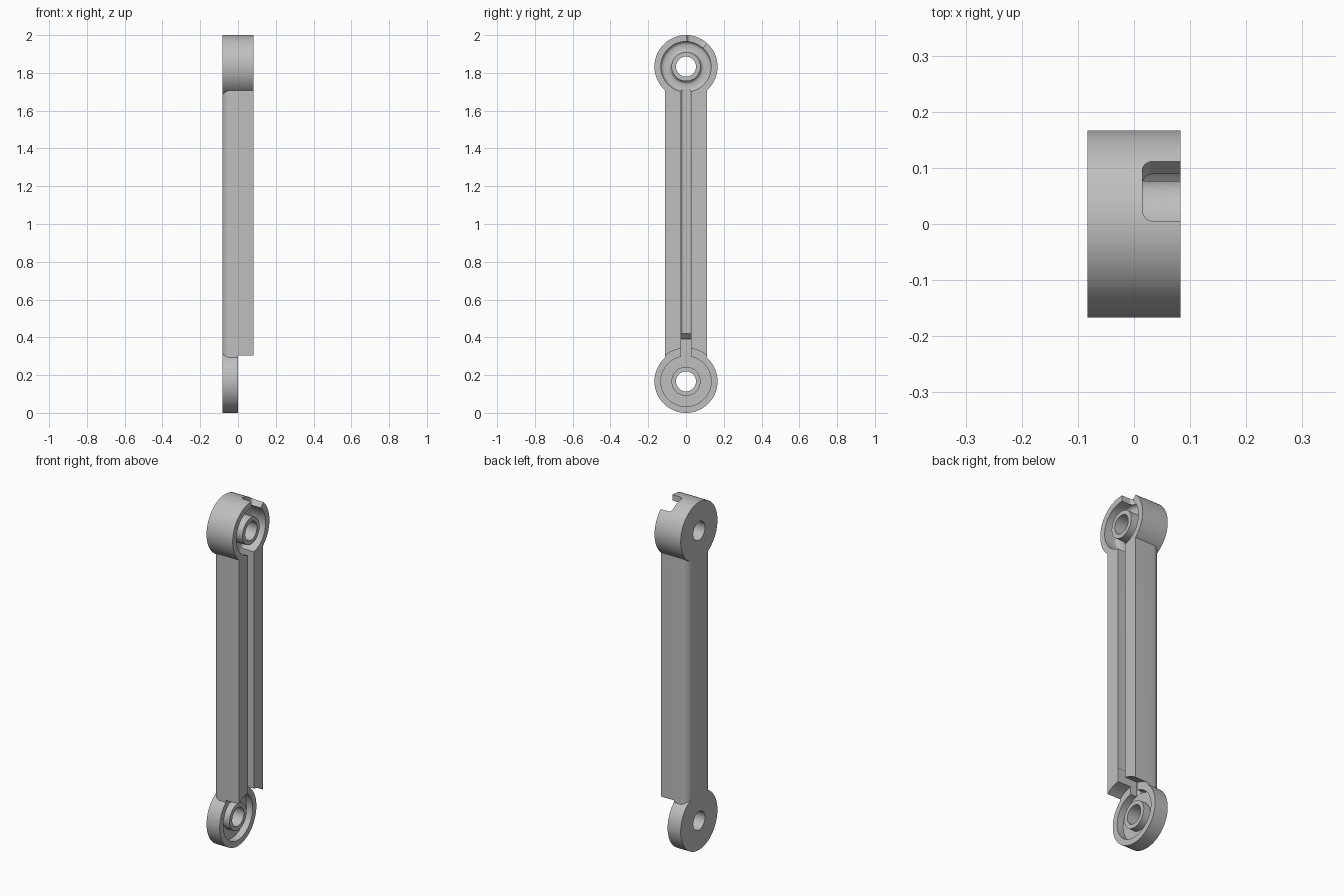
import bpy, bmesh, math
from mathutils import Matrix, Vector

if "Cube" in bpy.data.objects:
    bpy.data.objects.remove(bpy.data.objects["Cube"], do_unlink=True)

SIDE = 0.083            # half thickness along x
LUG_R = 0.167           # outer radius of both end lugs
LOW, HIGH = LUG_R, 2 - LUG_R
STEPS = 96

steel = bpy.data.materials.new("plain_grey")
steel.use_nodes = True
grey = (0.52, 0.52, 0.52, 1)
steel.diffuse_color = grey
steel.node_tree.nodes["Principled BSDF"].inputs["Base Color"].default_value = grey


def finish(bm, name):
    bmesh.ops.recalc_face_normals(bm, faces=bm.faces)
    mesh = bpy.data.meshes.new(name)
    bm.to_mesh(mesh)
    bm.free()
    obj = bpy.data.objects.new(name, mesh)
    bpy.context.collection.objects.link(obj)
    mesh.materials.append(steel)
    return obj


def prism(name, points, sweep, round_edge=None, radius=0.02):
    """Extrude a flat outline, then round the edges picked by a rule."""
    bm = bmesh.new()
    face = bm.faces.new([bm.verts.new(p) for p in points])
    new = bmesh.ops.extrude_face_region(bm, geom=[face])["geom"]
    bmesh.ops.translate(bm, vec=sweep, verts=[v for v in new if isinstance(v, bmesh.types.BMVert)])
    if round_edge:
        edges = [e for e in bm.edges if round_edge(e.verts[0].co, e.verts[1].co)]
        bmesh.ops.bevel(bm, geom=edges, offset=radius, segments=8, profile=0.5, affect="EDGES")
    return finish(bm, name)


def disc(name, z, radius, x0, x1):
    """Cylinder lying along x."""
    bm = bmesh.new()
    place = Matrix.Translation(((x0 + x1) / 2, 0, z)) @ Matrix.Rotation(math.pi / 2, 4, "Y")
    bmesh.ops.create_cone(bm, cap_ends=True, segments=STEPS, radius1=radius, radius2=radius,
                          depth=x1 - x0, matrix=place)
    return finish(bm, name)


def ring(name, z, inner, outer, floor, top, fillet):
    """Annular pocket cutter with optional rounded floor corners."""
    outline = [(top, inner), (top, outer)]
    if fillet:
        for r, sign, turns in ((outer, -1, range(7)), (inner, 1, range(6, -1, -1))):
            for i in turns:
                a = i * math.pi / 12
                outline.append((floor + fillet * (1 - math.sin(a)),
                                r + sign * fillet * (1 - math.cos(a))))
    else:
        outline += [(floor, outer), (floor, inner)]
    bm = bmesh.new()
    verts = [bm.verts.new((x, 0, z + r)) for x, r in outline]
    edges = [bm.edges.new((verts[i - 1], verts[i])) for i in range(len(verts))]
    bmesh.ops.spin(bm, geom=verts + edges, cent=(0, 0, z), axis=(1, 0, 0),
                   angle=2 * math.pi, steps=STEPS)
    bmesh.ops.remove_doubles(bm, verts=bm.verts, dist=1e-5)
    return finish(bm, name)


def combine(body, tool, operation):
    mod = body.modifiers.new(operation.lower(), "BOOLEAN")
    mod.operation, mod.solver, mod.object = operation, "EXACT", tool
    bpy.context.view_layer.objects.active = body
    bpy.ops.object.modifier_apply(modifier=mod.name)
    bpy.data.objects.remove(tool, do_unlink=True)


# Straight arm, rounded along its two back edges
w = 0.11
arm = prism("link_arm", [(-SIDE, -w, LOW), (SIDE, -w, LOW), (SIDE, w, LOW), (-SIDE, w, LOW)],
            Vector((0, 0, HIGH - LOW)),
            lambda a, b: a.x < 0 and b.x < 0 and abs(a.z - b.z) > 1, 0.045)

# Curved clearance at the lower end, then the thick upper and thin lower lugs
combine(arm, disc("clearance", LOW, 0.176, 0, 0.2), "DIFFERENCE")
combine(arm, disc("upper_lug", HIGH, LUG_R, -SIDE, SIDE), "UNION")
combine(arm, disc("lower_lug", LOW, LUG_R, -SIDE, 0), "UNION")

# Pin holes and the pockets around each boss
for z in (LOW, HIGH):
    combine(arm, disc("pin_hole", z, 0.053, -0.2, 0.2), "DIFFERENCE")
combine(arm, ring("upper_pocket", HIGH, 0.077, 0.133, 0, 0.2, 0.02), "DIFFERENCE")
combine(arm, ring("lower_pocket", LOW, 0.077, 0.133, -0.04, 0.1, 0), "DIFFERENCE")

# Long channel with rounded floor corners
h = 0.0265
combine(arm, prism("channel", [(0, -h, 0.39), (0.2, -h, 0.39), (0.2, h, 0.39), (0, h, 0.39)],
                   Vector((0, 0, 1.325)),
                   lambda a, b: max(a.x, b.x) < 0.01 and abs(a.z - b.z) > 1, 0.015), "DIFFERENCE")

# Deeper slot into the lower lug, rolling over into the channel floor
deep, roll = -0.039, 0.03
path = [(0.2, 0.27), (deep, 0.27), (deep, 0.39), (-roll, 0.39)]
path += [(-roll * math.cos(t * math.pi / 12), 0.39 + roll * (1 - math.cos(math.asin(math.sin(t * math.pi / 12)))))
         for t in range(1, 7)]
path += [(0.2, 0.39 + roll)]
combine(arm, prism("lower_slot", [(x, -0.027, z) for x, z in path], Vector((0, 0.054, 0))), "DIFFERENCE")

# Notch through the rim of the upper lug
a = math.radians(42)
sector = [(0.005, 0.1), (0.005, 0.25), (0.25 * math.sin(a), 0.25),
          (0.25 * math.sin(a), 0.25 * math.cos(a)), (0.11 * math.sin(a), 0.11 * math.cos(a))]


def notch_side(p, q):
    if max(p.x, q.x) > 0.02:
        return False
    straight = max(p.y, q.y) < 0.01
    radial = abs(p.y * math.cos(a) - (p.z - HIGH) * math.sin(a)) < 1e-4 and \
        abs(q.y * math.cos(a) - (q.z - HIGH) * math.sin(a)) < 1e-4
    return straight or radial


combine(arm, prism("rim_notch", [(0.015, y, HIGH + z) for y, z in sector],
                   Vector((0.2, 0, 0)), notch_side, 0.02), "DIFFERENCE")

# Smooth curved walls, crisp edges
bpy.ops.object.select_all(action="DESELECT")
arm.select_set(True)
bpy.context.view_layer.objects.active = arm
bpy.ops.object.shade_smooth_by_angle(angle=math.radians(30))
